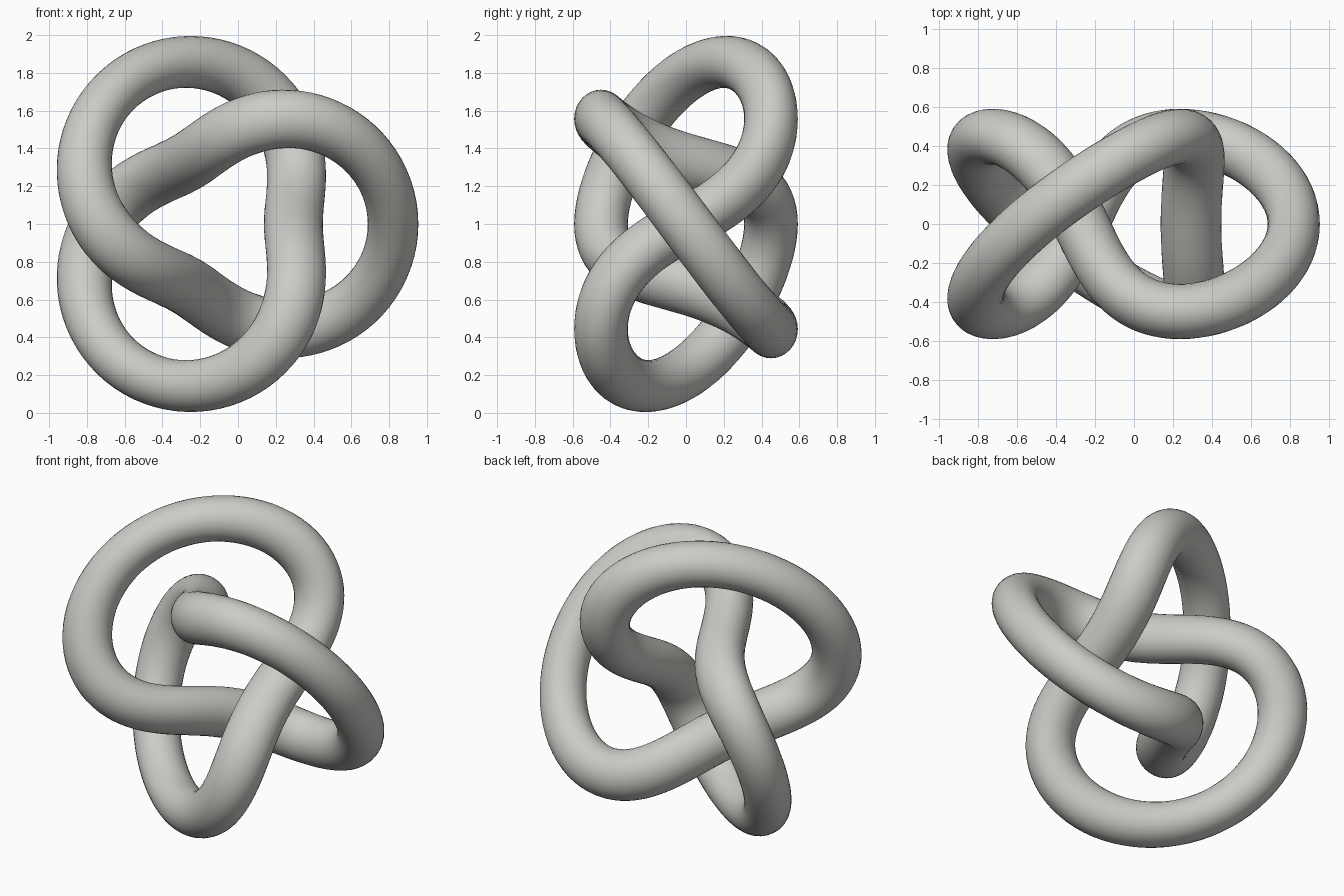
import bpy, bmesh, math
from mathutils import Vector

cube = bpy.data.objects.get("Cube")
if cube:
    bpy.data.objects.remove(cube, do_unlink=True)

# Knot proportions: ring radius, lobe swing, depth swing, centre
RING, SWING, DEPTH = 0.642, 0.264, 0.45
CENTRE = Vector((-0.085, 0, 1))
STEPS, SIDES = 240, 32


def path(s):
    """Point on the three-lobed knot: two turns round, three waves in depth."""
    r = RING + SWING * math.cos(3 * s)
    return CENTRE + Vector((r * math.cos(2 * s), -DEPTH * math.sin(3 * s), r * math.sin(2 * s)))


def section(s):
    """Slightly oval ring of points across the path, thinner on the outer lobes."""
    tangent = (path(s + 0.001) - path(s - 0.001)).normalized()
    radial = Vector((math.cos(2 * s), 0, math.sin(2 * s)))
    normal = (radial - tangent * radial.dot(tangent)).normalized()
    side = tangent.cross(normal)
    wide = 0.15 - 0.011 * math.cos(3 * s) - 0.005 * math.cos(6 * s)
    deep = 0.142
    for j in range(SIDES):
        v = math.tau * j / SIDES
        yield path(s) + normal * wide * math.cos(v) + side * deep * math.sin(v)


# Sweep the section along the closed path
bm = bmesh.new()
rings = [[bm.verts.new(p) for p in section(math.tau * i / STEPS)] for i in range(STEPS)]
for i in range(STEPS):
    a, b = rings[i], rings[(i + 1) % STEPS]
    for j in range(SIDES):
        k = (j + 1) % SIDES
        bm.faces.new((a[j], b[j], b[k], a[k])).smooth = True
bmesh.ops.recalc_face_normals(bm, faces=bm.faces)
mesh = bpy.data.meshes.new("knot_tube")
bm.to_mesh(mesh)
bm.free()
knot = bpy.data.objects.new("knot_tube", mesh)
bpy.context.collection.objects.link(knot)

# Warm grey finish
grey = bpy.data.materials.new("warm grey")
grey.use_nodes = True
colour = (0.6, 0.6, 0.57, 1)
grey.diffuse_color = colour
grey.node_tree.nodes["Principled BSDF"].inputs["Base Color"].default_value = colour
mesh.materials.append(grey)
